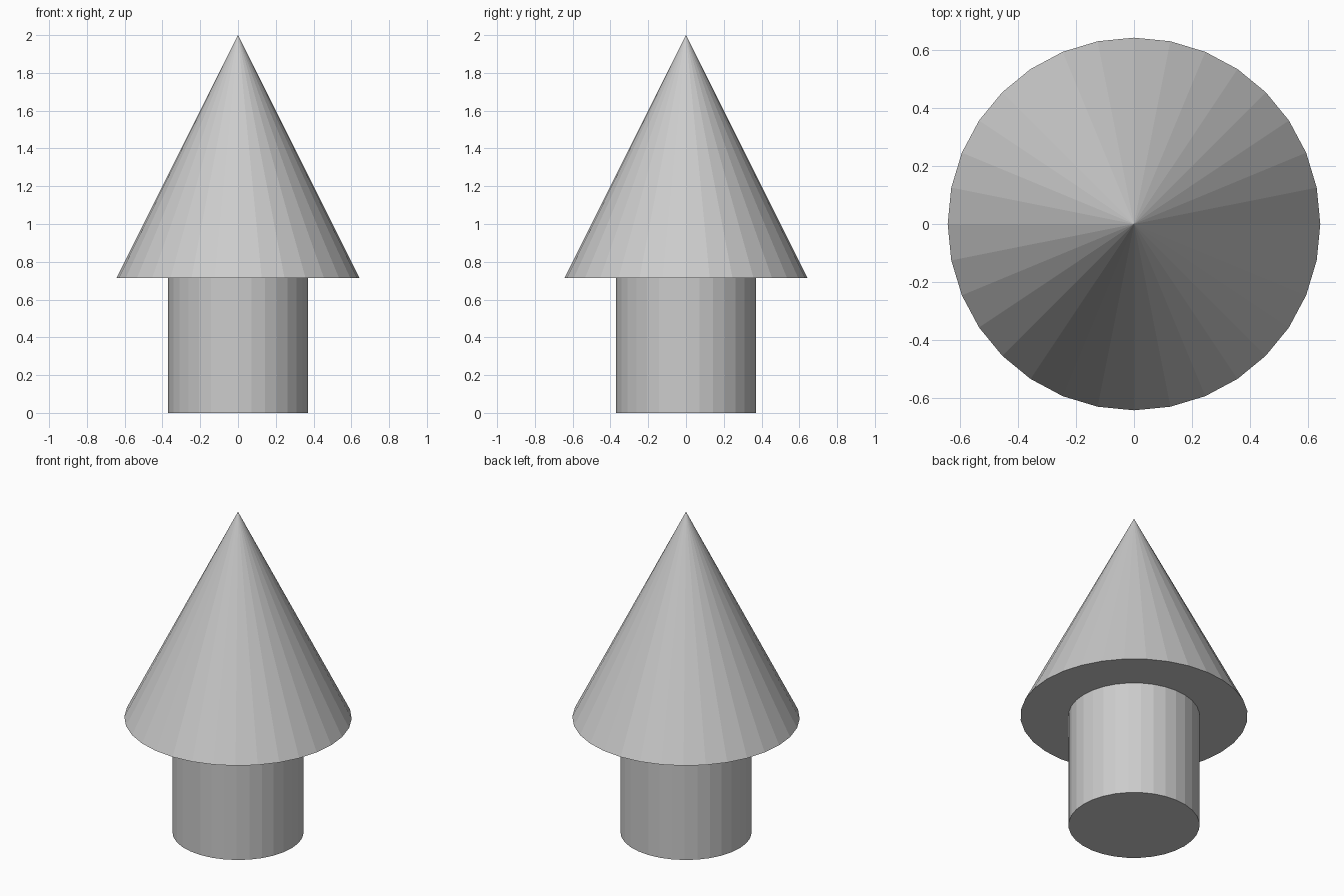
import bpy

if "Cube" in bpy.data.objects:
    bpy.data.objects.remove(bpy.data.objects["Cube"])

SIDES = 32
BASE_Z = 0.715      # underside of the cone
CONE_R = 0.643
TRUNK_R = 0.371
TRUNK_H = 0.742     # runs slightly into the cone

# Trunk: flat-shaded cylinder standing on the ground
bpy.ops.mesh.primitive_cylinder_add(vertices=SIDES, radius=TRUNK_R, depth=TRUNK_H,
                                    location=(0, 0, TRUNK_H / 2))
bpy.context.object.name = "trunk"

# Crown: flat-shaded cone with closed underside
depth = 2.0 - BASE_Z
bpy.ops.mesh.primitive_cone_add(vertices=SIDES, radius1=CONE_R, radius2=0, depth=depth,
                                location=(0, 0, BASE_Z + depth / 2))
bpy.context.object.name = "cone_crown"
